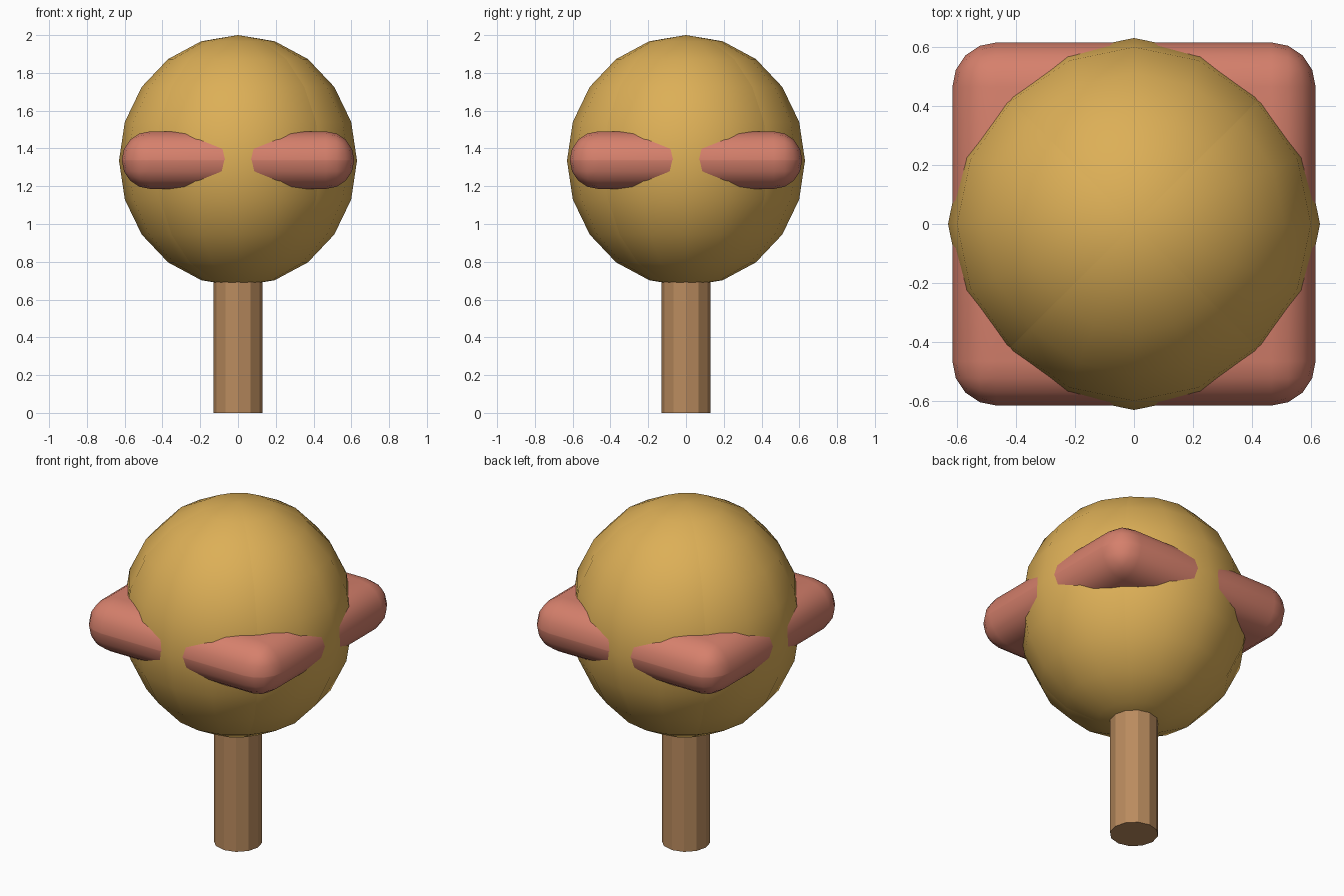
import bpy
import math

default = bpy.data.objects.get("Cube")
if default:
    bpy.data.objects.remove(default, do_unlink=True)

CENTRE = 1.335


def material(name, rgb):
    mat = bpy.data.materials.new(name)
    mat.use_nodes = True
    mat.diffuse_color = (*rgb, 1)
    mat.node_tree.nodes["Principled BSDF"].inputs["Base Color"].default_value = (*rgb, 1)
    return mat


def finish(name, mat, smooth_angle=None):
    obj = bpy.context.object
    obj.name = name
    obj.data.materials.append(mat)
    bpy.ops.object.transform_apply(location=False, rotation=True, scale=True)
    if smooth_angle:
        bpy.ops.object.shade_smooth_by_angle(angle=math.radians(smooth_angle))
    return obj


gold = material("warm gold", (0.72, 0.43, 0.095))
coral = material("coral pink", (0.67, 0.216, 0.15))
wood = material("brown wood", (0.49, 0.26, 0.112))

# Round crown: two slightly flattened balls crossed at a right angle
for name, sx, sy in (("crown_wide", 0.63, 0.603), ("crown_deep", 0.603, 0.63)):
    bpy.ops.mesh.primitive_uv_sphere_add(segments=16, ring_count=10, radius=1,
                                         location=(0, 0, CENTRE))
    bpy.context.object.scale = (sx, sy, 0.665)
    finish(name, gold, 60)

# Rounded square band whose corners poke out of the crown
bpy.ops.mesh.primitive_cube_add(size=1, location=(0, 0, CENTRE + 0.003))
bpy.context.object.scale = (1.23, 1.23, 0.304)
band = finish("corner_band", coral)
bevel = band.modifiers.new("round_edges", "BEVEL")
bevel.width = 0.15
bevel.segments = 4
bevel.limit_method = "NONE"
bpy.ops.object.modifier_apply(modifier=bevel.name)
bpy.ops.object.shade_smooth_by_angle(angle=math.radians(60))

# Trunk, ending just inside the crown
bpy.ops.mesh.primitive_cylinder_add(vertices=12, radius=0.13, depth=0.74,
                                    location=(0, 0, 0.37))
finish("trunk", wood)
